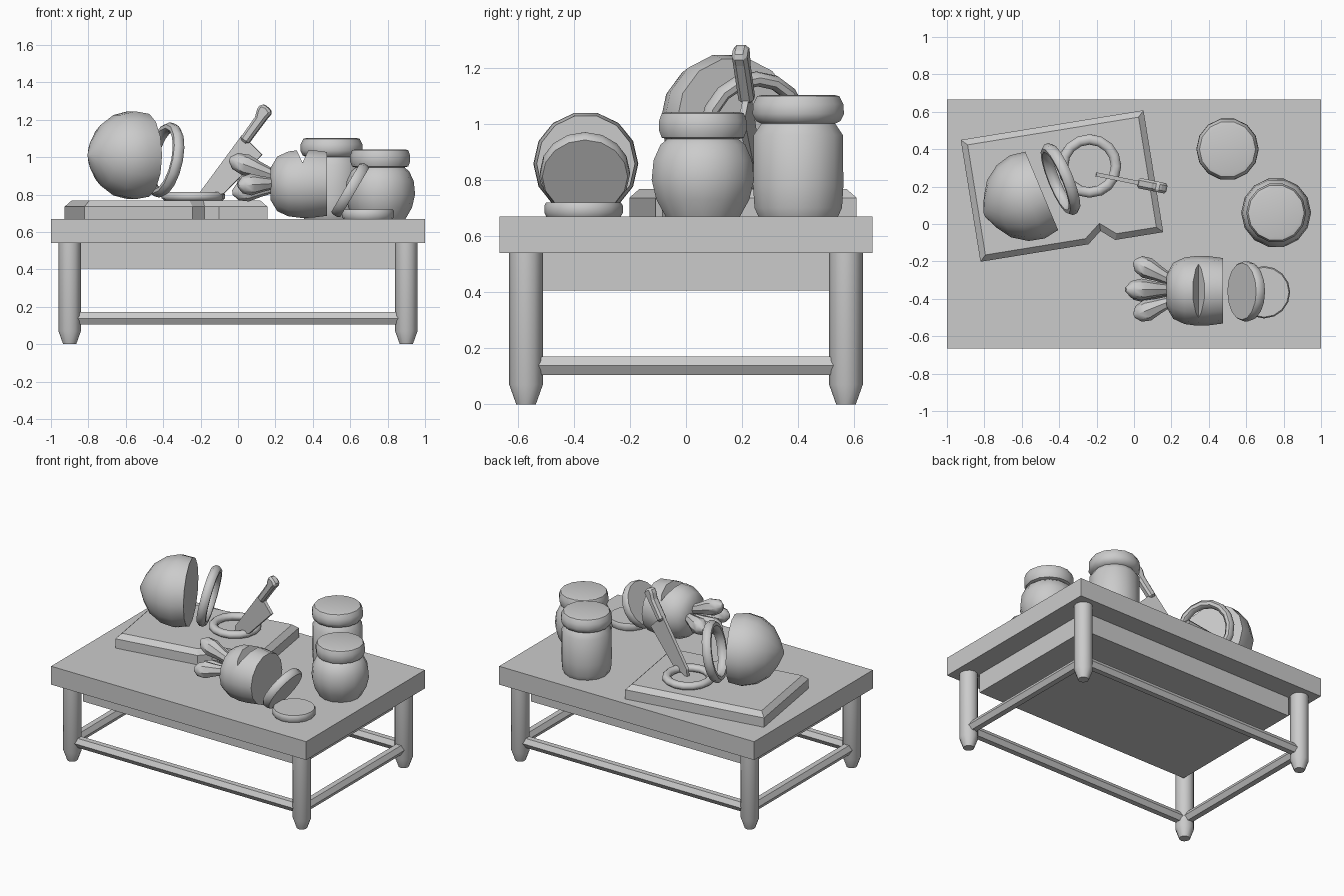
import bpy, bmesh, math
from mathutils import Vector, Matrix

if "Cube" in bpy.data.objects:
    bpy.data.objects.remove(bpy.data.objects["Cube"])

def finish(bm, name, loc=(0, 0, 0), axis=None, smooth=None):
    bmesh.ops.recalc_face_normals(bm, faces=bm.faces)
    me = bpy.data.meshes.new(name)
    bm.to_mesh(me)
    bm.free()
    ob = bpy.data.objects.new(name, me)
    bpy.context.collection.objects.link(ob)
    rot = Vector(axis).to_track_quat('Z', 'Y').to_matrix().to_4x4() if axis else Matrix()
    ob.matrix_world = Matrix.Translation(loc) @ rot
    if smooth:
        bpy.ops.object.select_all(action='DESELECT')
        ob.select_set(True)
        bpy.context.view_layer.objects.active = ob
        bpy.ops.object.shade_smooth_by_angle(angle=math.radians(smooth))
    return ob

def box(name, lo, hi):
    bm = bmesh.new()
    bmesh.ops.create_cube(bm, size=1)
    lo, hi = Vector(lo), Vector(hi)
    bmesh.ops.scale(bm, vec=hi - lo, verts=bm.verts)
    return finish(bm, name, (lo + hi) / 2)

def lathe(name, profile, loc, axis=None, segs=14, smooth=40, closed=False):
    """Revolve (radius, height) points round the axis; caps ends unless closed."""
    bm = bmesh.new()
    rings = [[bm.verts.new((r * math.cos(2 * math.pi * i / segs),
                            r * math.sin(2 * math.pi * i / segs), z))
              for i in range(segs)] for r, z in profile]
    pairs = list(zip(rings, rings[1:]))
    if closed:
        pairs.append((rings[-1], rings[0]))
    else:
        bm.faces.new(rings[0])
        bm.faces.new(rings[-1])
    for a, b in pairs:
        for i in range(segs):
            j = (i + 1) % segs
            bm.faces.new((a[i], a[j], b[j], b[i]))
    return finish(bm, name, loc, axis, smooth)

def plate(name, pts, depth, bevel=0):
    """Extruded outline with optional chamfer round its top edge."""
    bm = bmesh.new()
    f = bm.faces.new([bm.verts.new((x, y, 0)) for x, y in pts])
    ext = bmesh.ops.extrude_face_region(bm, geom=[f])
    top = [v for v in ext['geom'] if isinstance(v, bmesh.types.BMVert)]
    bmesh.ops.translate(bm, vec=(0, 0, depth), verts=top)
    if bevel:
        edges = [e for e in bm.edges if all(v.co.z > depth / 2 for v in e.verts)]
        bmesh.ops.bevel(bm, geom=edges, offset=bevel, segments=1, affect='EDGES')
    return finish(bm, name)

def ring(name, major, radial, height, loc, axis=None):
    prof = [(major + radial * math.cos(k * math.pi / 4 + math.pi / 8),
             height * math.sin(k * math.pi / 4 + math.pi / 8)) for k in range(8)]
    return lathe(name, prof, loc, axis, 16, 50, True)

# Table
box("table_top", (-1, -.665, .54), (1, .665, .67))
box("apron", (-.85, -.52, .405), (.85, .52, .545))
for sx in (-1, 1):
    for sy in (-1, 1):
        lathe("leg", [(.035, 0), (.06, .07), (.06, .55)], (sx * .9, sy * .57, 0), segs=12)
rail = .038
for s in (-1, 1):
    lathe("side_stretcher", [(rail, -.53), (rail, .53)], (s * .9, 0, .138), (0, 1, 0), 6, None)
    lathe("long_stretcher", [(rail, -.87), (rail, .87)], (0, s * .57, .138), (1, 0, 0), 6, None)
# turn the rails so a flat side is on top
for ob in bpy.data.objects:
    if "stretcher" in ob.name:
        zs = [(ob.matrix_world @ v.co).z for v in ob.data.vertices]
        if max(zs) - min(zs) > .07:
            ob.data.transform(Matrix.Rotation(math.pi / 6, 4, 'Z'))

# Cutting board with a notch in the front edge
board = plate("cutting_board", [(-.495, -.33), (.09, -.33), (.165, -.27), (.235, -.33),
                                (.495, -.33), (.495, .33), (-.495, .33)], .1, .032)
board.matrix_world = Matrix.Translation((-.385, .203, .668)) @ Matrix.Rotation(math.radians(9.2), 4, 'Z')

# Cut onion and its two rings
lathe("onion_half", [(.01, -.25), (.09, -.215), (.165, -.165), (.22, -.085), (.241, 0), (.227, .083)],
      (-.57, .145, 1.01), (.92, .385, 0))
ring("standing_onion_ring", .178, .027, .032, (-.393, .24, .985), (.9, .37, -.2))
ring("flat_onion_ring", .142, .03, .026, (-.238, .31, .79))

# Knife leaning in the flat ring: outlines in (along, across) coordinates
def to_world(thick):
    a = Vector((.6, 0, .8))
    c = Vector((.8, 0, -.6))
    n = a.cross(c)
    m = Matrix((a, c, n)).transposed().to_4x4()
    return (Matrix.Translation((-.2, .265, .815)) @ Matrix.Rotation(math.radians(-11.5), 4, 'Z')
            @ m @ Matrix.Translation((0, 0, -thick / 2)))
blade = plate("knife_blade", [(-.045, .03), (0, 0), (.38, 0), (.36, .15), (.07, .108)], .022)
blade.matrix_world = to_world(.022)
handle = plate("knife_handle", [(.355, .003), (.5, 0), (.54, -.016), (.575, -.018),
                                (.585, .02), (.572, .06), (.53, .056), (.355, .055)], .056)
handle.matrix_world = to_world(.056)
mod = handle.modifiers.new("round", 'BEVEL')
mod.width = .013
mod.segments = 1

# Root vegetable with a V groove cut in its top
root = lathe("root_body", [(.09, -.155), (.15, -.12), (.178, -.06), (.187, .01), (.185, .07), (.175, .145)],
             (.33, -.357, .857), (1, 0, 0))
cutter = plate("groove_cutter", [(-.06, .06), (0, -.07), (.06, .06)], .5)
cutter.matrix_world = Matrix.Translation((.345, -.11, 1.04)) @ Matrix.Rotation(math.pi / 2, 4, 'X')
cutter.hide_render = True
cutter.display_type = 'WIRE'
cut = root.modifiers.new("groove", 'BOOLEAN')
cut.operation = 'DIFFERENCE'
cut.object = cutter
cut.solver = 'EXACT'
bpy.context.view_layer.update()
mesh = bpy.data.meshes.new_from_object(root.evaluated_get(bpy.context.evaluated_depsgraph_get()))
root.modifiers.clear()
root.data = mesh
bpy.data.objects.remove(cutter)

# Leaf stubs
for base, tip in [((.2, -.30, .87), (.0, -.2, .86)), ((.2, -.41, .86), (.0, -.49, .85)),
                  ((.2, -.35, .90), (-.045, -.35, .99)), ((.2, -.36, .84), (-.03, -.36, .81))]:
    d = Vector(tip) - Vector(base)
    L = d.length
    lathe("leaf_stub", [(.028, 0), (.042, L * .35), (.058, L * .65), (.045, L * .88), (.012, L)],
          base, d, 8)

# Slices
def cut_slice(name, r, t, loc, axis=None):
    lathe(name, [(r * .95, -t / 2), (r, -t / 4), (r, t / 4), (r * .95, t / 2)], loc, axis, 16)
cut_slice("leaning_slice", .16, .055, (.6, -.36, .825), (-.85, 0, .5))
cut_slice("flat_slice", .14, .05, (.695, -.365, .695))

# Jars
lathe("tall_jar", [(.145, .668), (.16, .7), (.165, .78), (.163, .96), (.135, 1), (.155, 1.01), (.167, 1.035),
                   (.165, 1.07), (.15, 1.098), (.13, 1.103)], (.5, .4, 0))
lathe("round_jar", [(.135, .668), (.17, .73), (.187, .8), (.18, .87), (.155, .925), (.13, .945), (.15, .95),
                    (.16, .975), (.16, 1.01), (.15, 1.037), (.13, 1.042)], (.76, .06, 0))
